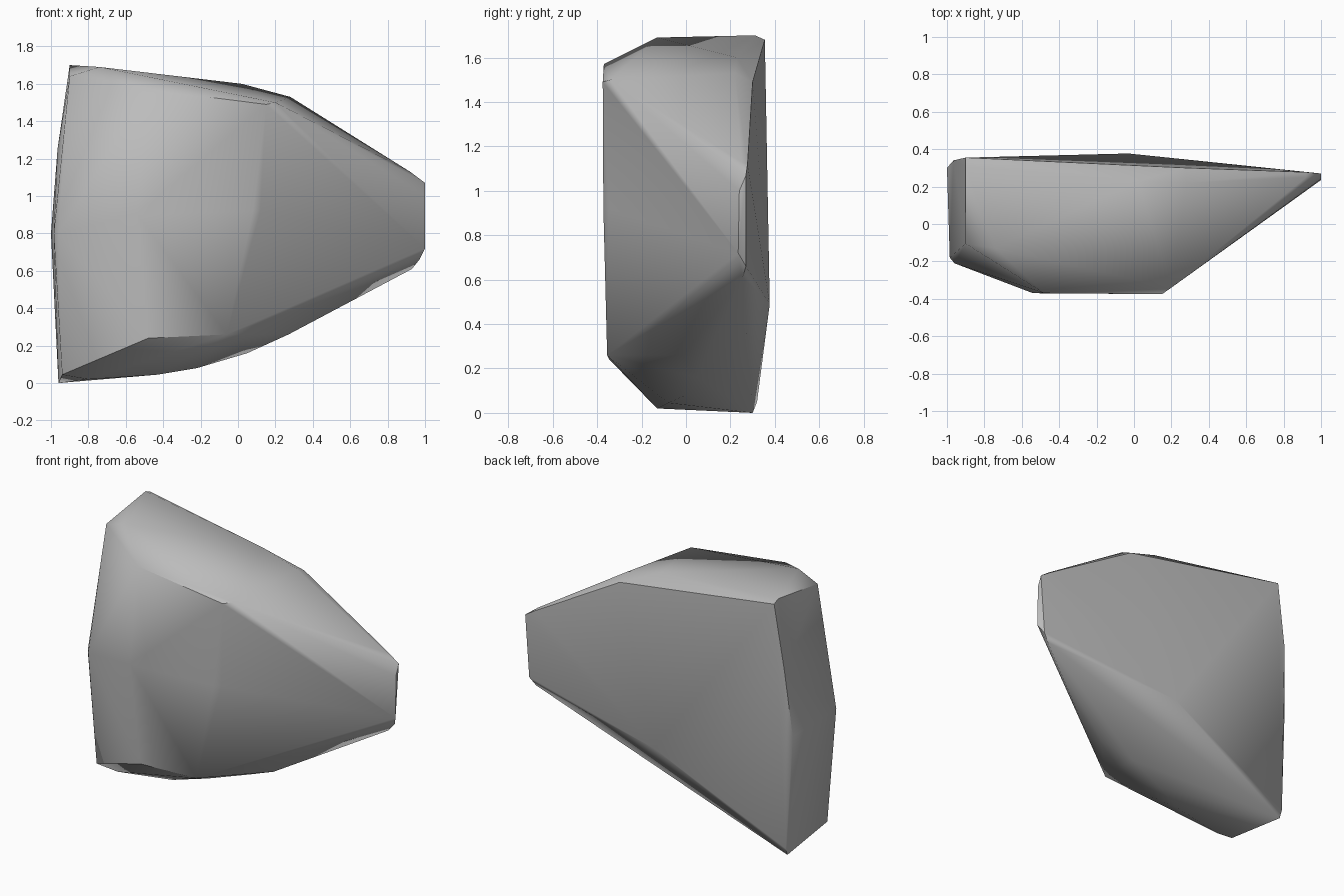
import bpy, bmesh, math

cube = bpy.data.objects.get("Cube")
if cube:
    bpy.data.objects.remove(cube, do_unlink=True)

# Corner points of the chipped boulder, grouped by region
front_face = [(-0.48, -0.37, 1.57), (-0.54, -0.37, 0.90), (-0.48, -0.345, 0.24),
              (0.15, -0.375, 1.49), (0.08, -0.372, 0.92), (-0.06, -0.355, 0.26)]
front_crease = [(0.20, -0.34, 1.50), (0.12, -0.348, 0.92), (-0.01, -0.325, 0.31)]
tip = [(0.92, 0.25, 1.13), (0.92, 0.277, 1.12), (1.0, 0.27, 1.07), (1.0, 0.24, 1.0),
       (1.0, 0.235, 0.72), (0.97, 0.27, 0.66), (0.93, 0.255, 0.61)]
top_edge = [(-0.90, -0.105, 1.64), (-0.74, -0.13, 1.69), (-0.90, 0.31, 1.70),
            (-0.90, 0.355, 1.68), (0.02, 0.23, 1.60), (0.28, 0.22, 1.53),
            (0.28, 0.30, 1.49)]
left_side = [(-0.96, -0.21, 0.80), (-0.985, -0.18, 0.80), (-1.0, 0.30, 0.80),
             (-0.965, 0.34, 1.25), (-0.96, 0.32, 0.05)]
underside = [(-0.94, -0.15, 0.045), (-0.80, -0.13, 0.02), (-0.96, 0.30, 0.0),
             (-0.43, -0.08, 0.045), (-0.22, 0.0, 0.08), (0.05, 0.05, 0.16),
             (0.27, -0.01, 0.26)]
back_bulge = [(-0.03, 0.377, 0.49)]
points = front_face + front_crease + tip + top_edge + left_side + underside + back_bulge

# Wrap the points in a faceted shell
bm = bmesh.new()
for p in points:
    bm.verts.new(p)
bmesh.ops.convex_hull(bm, input=bm.verts[:])
bmesh.ops.delete(bm, geom=[v for v in bm.verts if not v.link_faces], context='VERTS')
bmesh.ops.recalc_face_normals(bm, faces=bm.faces[:])
mesh = bpy.data.meshes.new("boulder")
bm.to_mesh(mesh)
bm.free()

boulder = bpy.data.objects.new("boulder", mesh)
bpy.context.collection.objects.link(boulder)

# Plain stone colour
stone = bpy.data.materials.new("grey stone")
stone.use_nodes = True
colour = (0.5, 0.5, 0.5, 1.0)
stone.diffuse_color = colour
for node in stone.node_tree.nodes:
    if node.type == 'BSDF_PRINCIPLED':
        node.inputs["Base Color"].default_value = colour
        node.inputs["Roughness"].default_value = 0.9
mesh.materials.append(stone)

# Soft creases, with the hard corners kept sharp
bpy.ops.object.select_all(action='DESELECT')
boulder.select_set(True)
bpy.context.view_layer.objects.active = boulder
bpy.ops.object.shade_smooth_by_angle(angle=math.radians(42))
